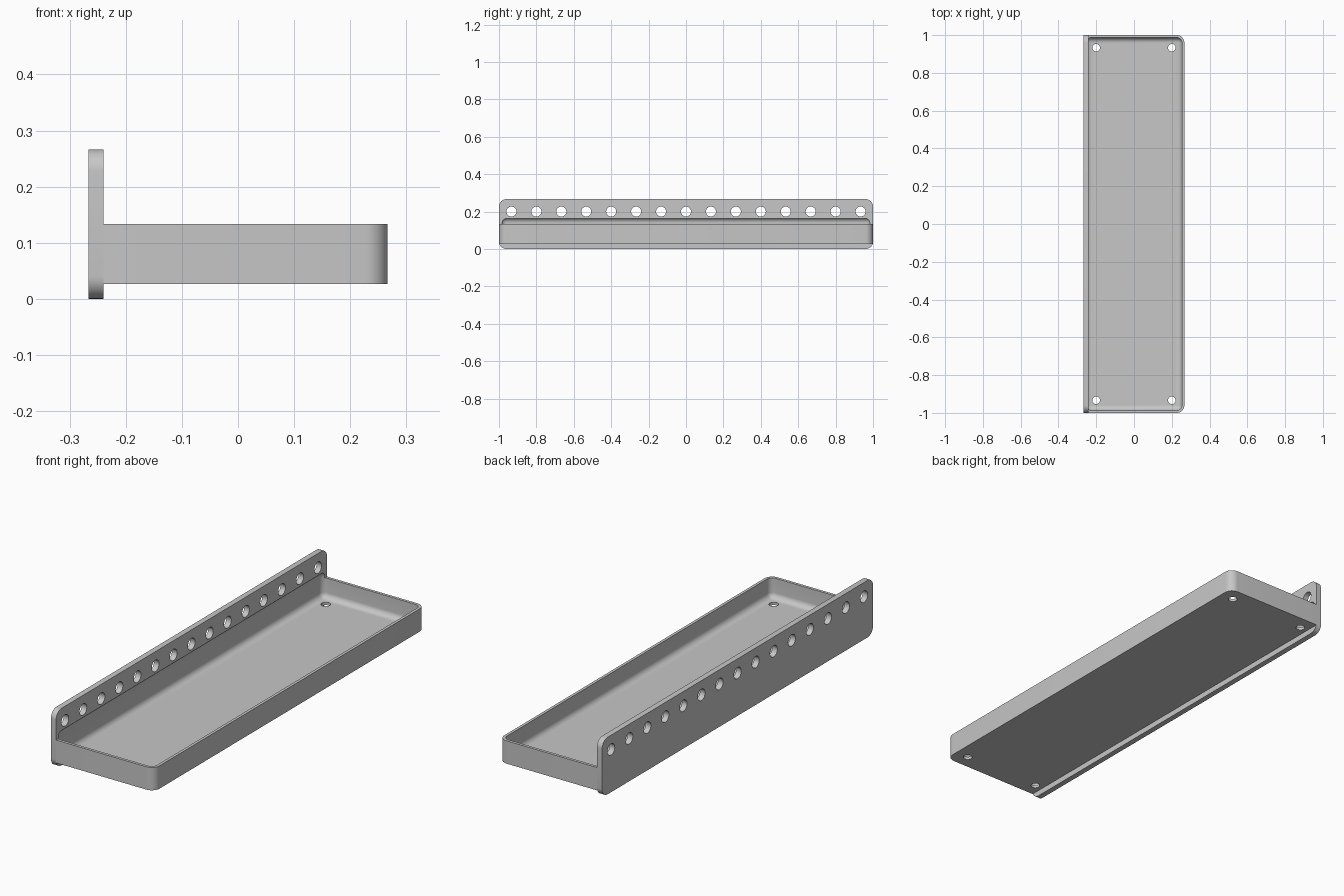
import bpy
import bmesh
import math
from mathutils import Matrix, Vector

default = bpy.data.objects.get("Cube")
if default:
    bpy.data.objects.remove(default, do_unlink=True)

MM = 2 / 150                       # one design unit
BACK, FRONT = -20 * MM, 20 * MM    # extent across x
INNER = BACK + 2 * MM              # inner face of the back plate
HALF = 1.0                         # half length along y

grey = bpy.data.materials.new("plain grey")
grey.use_nodes = True
colour = (0.57, 0.57, 0.57, 1)
grey.diffuse_color = colour
grey.node_tree.nodes["Principled BSDF"].inputs["Base Color"].default_value = colour


def make_object(name, bm):
    bmesh.ops.recalc_face_normals(bm, faces=bm.faces)
    mesh = bpy.data.meshes.new(name)
    bm.to_mesh(mesh)
    bm.free()
    mesh.materials.append(grey)
    obj = bpy.data.objects.new(name, mesh)
    bpy.context.collection.objects.link(obj)
    return obj


def rounded_box(name, low, high, radius, rule):
    """Box between two corners; edges passing the rule are rounded."""
    low, high = Vector(low), Vector(high)
    bm = bmesh.new()
    bmesh.ops.create_cube(bm, size=1)
    for v in bm.verts:
        v.co = [(low[i] + high[i]) / 2 + v.co[i] * (high[i] - low[i]) for i in range(3)]
    edges = [e for e in bm.edges if rule(e.verts[0].co, e.verts[1].co)]
    bmesh.ops.bevel(bm, geom=edges, offset=radius, offset_type='OFFSET',
                    segments=8, profile=0.5, affect='EDGES')
    return make_object(name, bm)


def drills(name, centres, radius, rotation):
    """Row of separate cylinders used to drill holes."""
    bm = bmesh.new()
    for c in centres:
        bmesh.ops.create_cone(bm, cap_ends=True, segments=32, radius1=radius, radius2=radius,
                              depth=0.08, matrix=Matrix.Translation(c) @ rotation)
    return make_object(name, bm)


def cut(obj, cutters):
    for cutter in cutters:
        mod = obj.modifiers.new("cut", 'BOOLEAN')
        mod.operation = 'DIFFERENCE'
        mod.solver = 'EXACT'
        mod.object = cutter
        cutter.hide_render = True
    bpy.ops.object.select_all(action='DESELECT')
    bpy.context.view_layer.objects.active = obj
    obj.select_set(True)
    for mod in list(obj.modifiers):
        bpy.ops.object.modifier_apply(modifier=mod.name)
    bpy.ops.object.shade_smooth_by_angle(angle=math.radians(30))


# Upright back plate with rounded corners
plate = rounded_box("back_plate", (BACK, -HALF, 0), (INNER, HALF, 20 * MM), 3 * MM,
                    lambda a, b: abs(a.x - b.x) > 1e-4)

# Tray body, rounded only at its two free corners
tray = rounded_box("tray", (INNER, -HALF, 2 * MM), (FRONT, HALF, 10 * MM), 3 * MM,
                   lambda a, b: abs(a.z - b.z) > 1e-4 and a.x > 0)

# Soft hollow that reaches slightly into the plate
hollow = rounded_box("hollow_cutter", (BACK + MM, -HALF + MM, 3 * MM),
                     (FRONT - MM, HALF - MM, 12.5 * MM), 2 * MM, lambda a, b: True)

# Row of holes along the plate, and one hole in each floor corner
plate_holes = drills("plate_hole_cutter",
                     [Vector((INNER - MM, i * 10 * MM, 15 * MM)) for i in range(-7, 8)],
                     2 * MM, Matrix.Rotation(math.pi / 2, 4, 'Y'))
floor_holes = drills("floor_hole_cutter",
                     [Vector((x * 15 * MM, y * 70 * MM, 2.5 * MM)) for x in (-1, 1) for y in (-1, 1)],
                     1.5 * MM, Matrix.Identity(4))

cut(plate, [hollow, plate_holes])
cut(tray, [hollow, floor_holes])

for helper in (hollow, plate_holes, floor_holes):
    bpy.data.objects.remove(helper, do_unlink=True)
